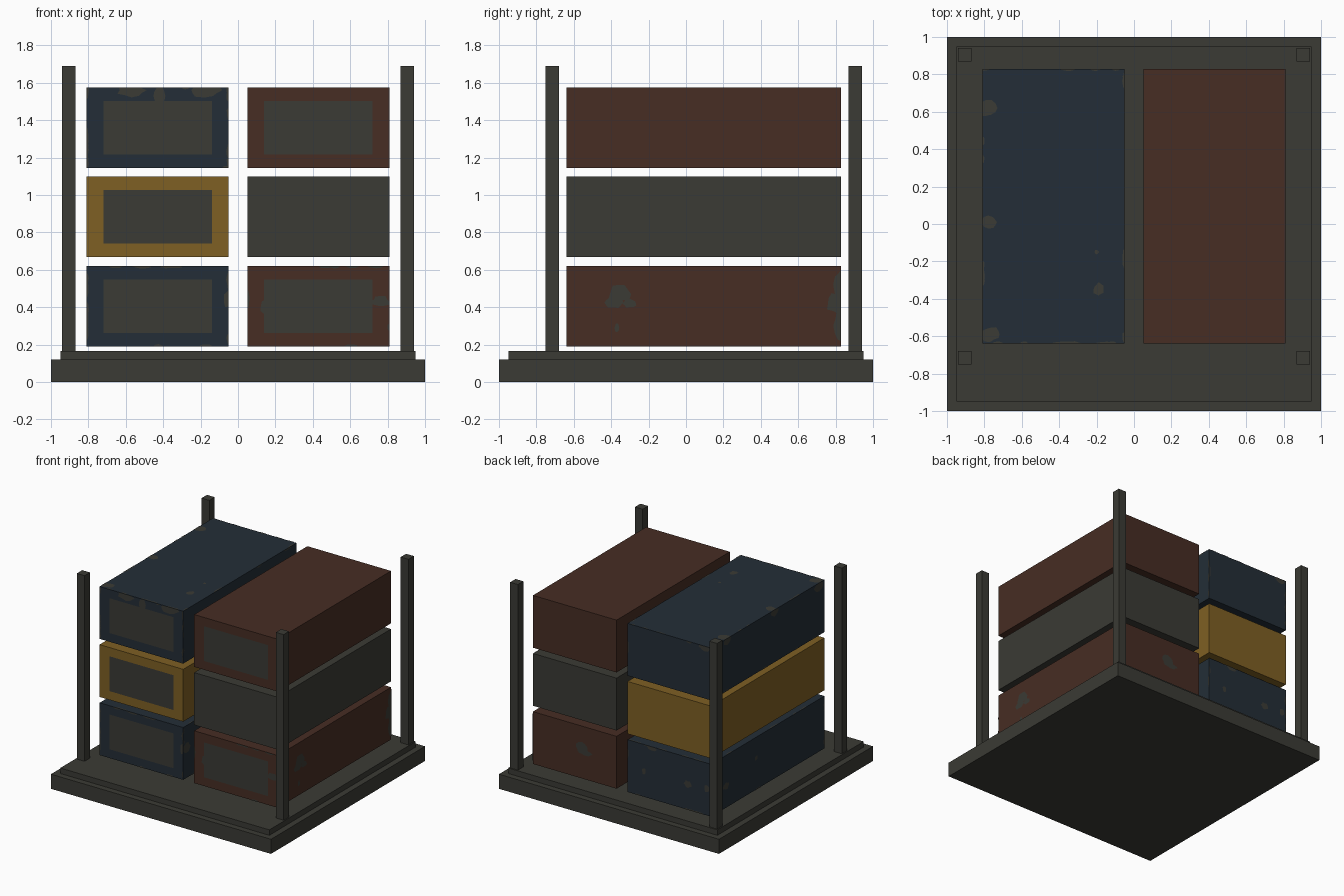
import bpy
import bmesh
import math
import random
from mathutils import Vector

if "Cube" in bpy.data.objects:
    bpy.data.objects.remove(bpy.data.objects["Cube"], do_unlink=True)
random.seed(4)


def material(name, rgb):
    mat = bpy.data.materials.new(name)
    mat.use_nodes = True
    mat.diffuse_color = (*rgb, 1)
    mat.node_tree.nodes["Principled BSDF"].inputs["Base Color"].default_value = (*rgb, 1)
    return mat


GREY = material("dark grey steel", (0.043, 0.043, 0.035))
BLUE = material("navy paint", (0.017, 0.027, 0.038))
RED = material("rust red paint", (0.063, 0.026, 0.017))
YELLOW = material("ochre paint", (0.21, 0.116, 0.017))


def finish(bm, name, *mats):
    mesh = bpy.data.meshes.new(name)
    bm.to_mesh(mesh)
    bm.free()
    for m in mats:
        mesh.materials.append(m)
    obj = bpy.data.objects.new(name, mesh)
    bpy.context.collection.objects.link(obj)
    return obj


def box_mesh(lo, hi):
    bm = bmesh.new()
    bmesh.ops.create_cube(bm, size=1)
    lo, hi = Vector(lo), Vector(hi)
    for v in bm.verts:
        v.co = (lo + hi) / 2 + v.co * (hi - lo)
    return bm


def container(name, lo, hi, paint):
    """Painted box with a bare steel panel on its front."""
    bm = box_mesh(lo, hi)
    bm.normal_update()
    front = min(bm.faces, key=lambda f: f.normal.y)
    bmesh.ops.inset_individual(bm, faces=[front], thickness=0.05)
    for v in front.verts:
        v.co.x = lo[0] + 0.09 if v.co.x < (lo[0] + hi[0]) / 2 else hi[0] - 0.09
        v.co.z = lo[2] + 0.072 if v.co.z < (lo[2] + hi[2]) / 2 else hi[2] - 0.072
    front.material_index = 1
    return finish(bm, name, paint, GREY)


def wear(name, lo, hi, axis, side, spots):
    """Thin irregular bare patches on one face; spots are (u, v, half_u, half_v)."""
    bm = bmesh.new()
    a, b = [i for i in range(3) if i != axis]
    level = hi[axis] if side > 0 else lo[axis]
    for u, v, ru, rv in spots:
        ring = []
        for k in range(12):
            t = math.tau * k / 12
            r = random.uniform(0.75, 1.15)
            p = Vector((0, 0, 0))
            p[axis] = level + side * 0.002
            p[a] = min(max(u + ru * r * math.cos(t), lo[a]), hi[a])
            p[b] = min(max(v + rv * r * math.sin(t), lo[b]), hi[b])
            ring.append(bm.verts.new(p))
        face = bm.faces.new(ring)
        face.normal_update()
        if face.normal[axis] * side < 0:
            face.normal_flip()
    finish(bm, name, GREY)


def edge_chips(lo, hi, axis, count):
    """Slim chips scattered along the four edges of a face."""
    a, b = [i for i in range(3) if i != axis]
    chips = []
    for _ in range(count):
        size = random.uniform(0.02, 0.06)
        u, v = random.uniform(lo[a], hi[a]), random.uniform(lo[b], hi[b])
        if random.random() < 0.5:
            chips.append((u, random.choice((lo[b], hi[b])), size, 0.012))
        else:
            chips.append((random.choice((lo[a], hi[a])), v, 0.012, size))
    return chips


# Stepped base and corner posts
finish(box_mesh((-1, -1, 0), (1, 1, 0.12)), "base", GREY)
finish(box_mesh((-0.95, -0.95, 0.12), (0.95, 0.95, 0.165)), "deck", GREY)
for sx, side in ((-1, "right"), (1, "left")):
    for y, end in ((-0.715, "front"), (0.905, "back")):
        x = sx * 0.905
        finish(box_mesh((x - 0.035, y - 0.035, 0.165), (x + 0.035, y + 0.035, 1.69)),
               f"{end}_{side}_post", GREY)

# Two stacks of three containers
Y0, Y1 = -0.64, 0.83
bounds = {}
for stack, x0, paints in (("right", -0.81, (BLUE, YELLOW, BLUE)),
                          ("left", 0.05, (RED, GREY, RED))):
    for tier, z0, paint in zip(("lower", "middle", "upper"), (0.19, 0.668, 1.145), paints):
        lo, hi = (x0, Y0, z0), (x0 + 0.76, Y1, z0 + 0.43)
        bounds[stack, tier] = lo, hi
        container(f"{tier}_{stack}_container", lo, hi, paint)

# Worn paint on the upper right container
lo, hi = bounds["right", "upper"]
wear("upper_right_top_wear", lo, hi, 2, 1,
     [(-0.79, 0.62, 0.06, 0.05), (-0.78, 0.01, 0.05, 0.035), (-0.77, -0.59, 0.06, 0.04),
      (-0.19, -0.35, 0.028, 0.035), (-0.2, -0.15, 0.012, 0.012)] + edge_chips(lo, hi, 2, 22))
wear("upper_right_front_wear", lo, hi, 1, -1,
     [(-0.57, 1.56, 0.08, 0.035), (-0.42, 1.53, 0.03, 0.045), (-0.18, 1.56, 0.09, 0.035)]
     + edge_chips(lo, hi, 1, 14))
wear("upper_right_outer_wear", lo, hi, 0, -1,
     [(0.62, 1.56, 0.05, 0.04), (0.01, 1.56, 0.05, 0.04), (-0.57, 1.55, 0.06, 0.04)]
     + edge_chips(lo, hi, 0, 12))
wear("upper_right_inner_wear", lo, hi, 0, 1, edge_chips(lo, hi, 0, 14))
wear("upper_right_back_wear", lo, hi, 1, 1,
     [(-0.75, 1.56, 0.05, 0.025)] + edge_chips(lo, hi, 1, 8))

# Worn paint on the lower right container
lo, hi = bounds["right", "lower"]
wear("lower_right_front_wear", lo, hi, 1, -1,
     [(-0.06, 0.44, 0.015, 0.05)] + edge_chips(lo, hi, 1, 16))
wear("lower_right_back_wear", lo, hi, 1, 1,
     [(-0.6, 0.4, 0.035, 0.03), (-0.77, 0.41, 0.025, 0.035), (-0.2, 0.4, 0.02, 0.025),
      (-0.27, 0.61, 0.05, 0.02)] + edge_chips(lo, hi, 1, 10))
wear("lower_right_outer_wear", lo, hi, 0, -1,
     [(0.64, 0.37, 0.04, 0.03), (0.74, 0.22, 0.04, 0.04), (0.25, 0.45, 0.02, 0.02)]
     + edge_chips(lo, hi, 0, 10))
wear("lower_right_inner_wear", lo, hi, 0, 1,
     [(-0.6, 0.44, 0.05, 0.04)] + edge_chips(lo, hi, 0, 10))
wear("lower_right_top_wear", lo, hi, 2, 1, edge_chips(lo, hi, 2, 16))

# Worn paint on the lower left container
lo, hi = bounds["left", "lower"]
wear("lower_left_front_wear", lo, hi, 1, -1,
     [(0.76, 0.43, 0.05, 0.03), (0.14, 0.4, 0.025, 0.04)] + edge_chips(lo, hi, 1, 8))
wear("lower_left_outer_wear", lo, hi, 0, 1,
     [(-0.36, 0.47, 0.06, 0.05), (-0.39, 0.425, 0.05, 0.03), (-0.3, 0.42, 0.04, 0.025),
      (-0.37, 0.29, 0.013, 0.025), (0.81, 0.42, 0.06, 0.06), (0.83, 0.52, 0.04, 0.09),
      (0.83, 0.3, 0.04, 0.09)])
wear("lower_left_back_wear", lo, hi, 1, 1,
     [(0.36, 0.44, 0.06, 0.045), (0.34, 0.41, 0.08, 0.025)])
